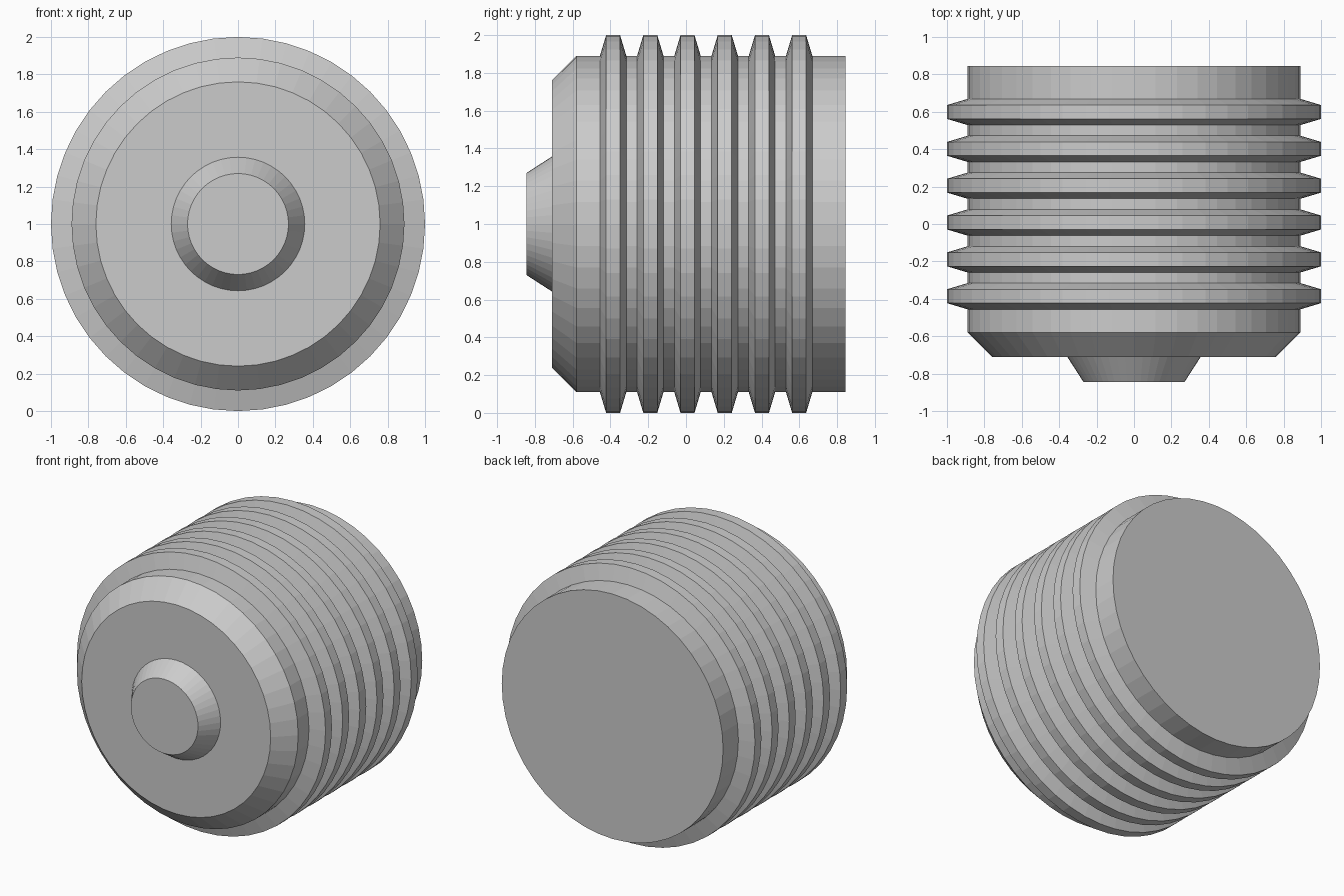
import bpy
import bmesh
from math import cos, sin, tau

SIDES = 48
BODY_R, RIDGE_R = 0.89, 1.0
RIDGES, FIRST, PITCH = 6, -0.386, 0.197

cube = bpy.data.objects.get("Cube")
if cube:
    bpy.data.objects.remove(cube, do_unlink=True)

grey = bpy.data.materials.new("light_grey")
grey.use_nodes = True
colour = (0.6, 0.6, 0.6, 1.0)
grey.diffuse_color = colour
grey.node_tree.nodes["Principled BSDF"].inputs["Base Color"].default_value = colour


def lathe(name, profile):
    """Closed flat-faceted solid turned around the y axis from (radius, y) points."""
    bm = bmesh.new()
    rings = []
    for r, y in profile:
        rings.append([bm.verts.new((r * cos(tau * i / SIDES), y, 1 + r * sin(tau * i / SIDES)))
                      for i in range(SIDES)])
    for a, b in zip(rings, rings[1:]):
        for i in range(SIDES):
            j = (i + 1) % SIDES
            bm.faces.new((a[i], a[j], b[j], b[i]))
    bm.faces.new(rings[0])
    bm.faces.new(rings[-1])
    bmesh.ops.recalc_face_normals(bm, faces=bm.faces)
    mesh = bpy.data.meshes.new(name)
    bm.to_mesh(mesh)
    bm.free()
    mesh.materials.append(grey)
    obj = bpy.data.objects.new(name, mesh)
    bpy.context.collection.objects.link(obj)
    return obj


# Front boss, front plate and chamfer
profile = [(0.27, -0.845), (0.357, -0.71), (0.76, -0.71), (BODY_R, -0.58)]

# Tapered ridges around the body
for n in range(RIDGES):
    y = FIRST + n * PITCH
    profile += [(BODY_R, y - 0.07), (RIDGE_R, y - 0.037),
                (RIDGE_R, y + 0.037), (BODY_R, y + 0.07)]

# Flat back end
profile.append((BODY_R, 0.845))
lathe("ridged_plug", profile)
